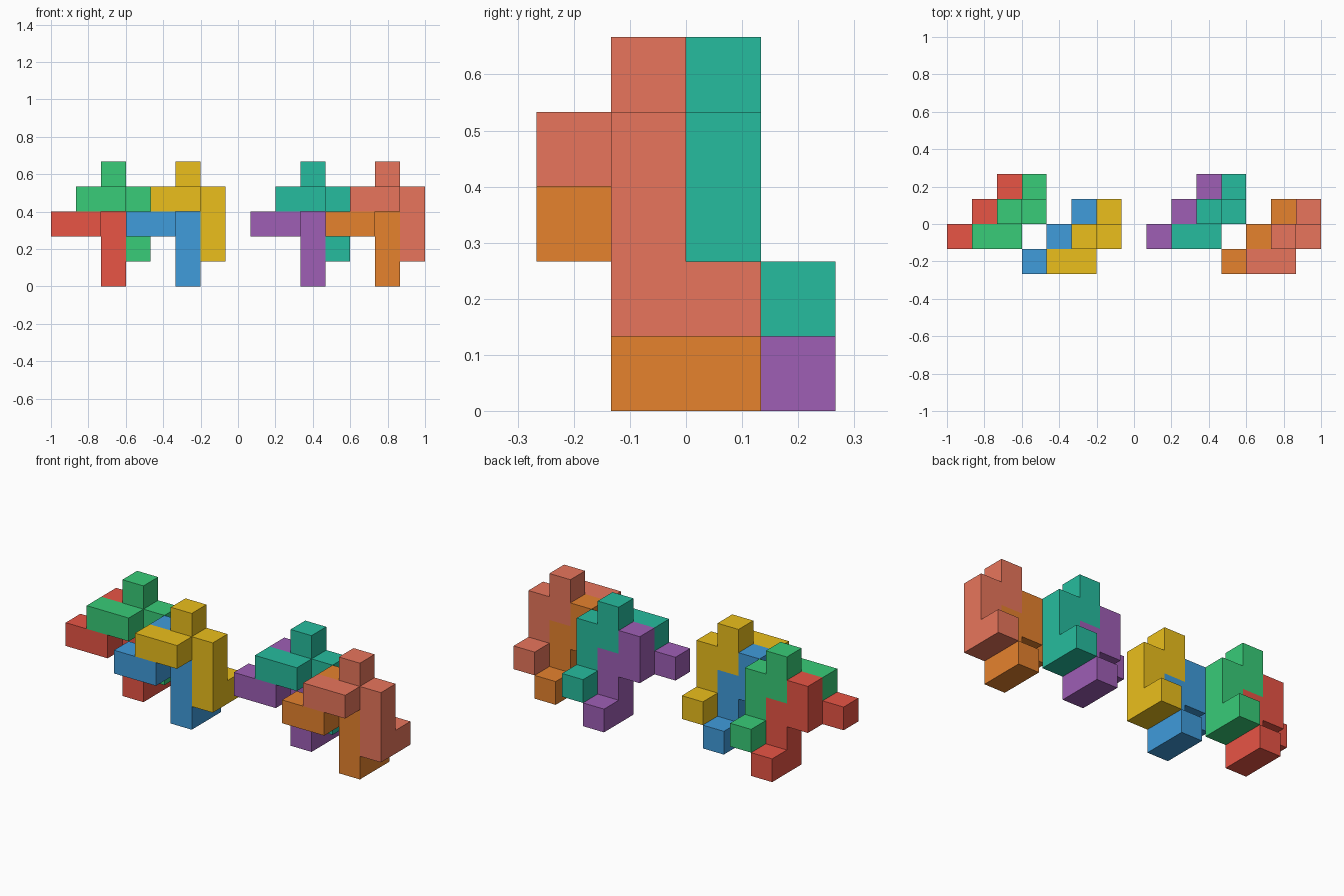
import bpy
import bmesh
from mathutils import Color, Vector

if "Cube" in bpy.data.objects:
    bpy.data.objects.remove(bpy.data.objects["Cube"])

U = 2 / 15                       # edge of one cube cell
ORIGIN = Vector((-1, -2 * U, 0))  # corner of the cell grid

# The one eight-cube piece that every part repeats
PIECE = [(0, 0, 2), (1, 0, 2), (1, 1, 2), (1, 1, 3),
         (2, 1, 2), (2, 1, 1), (2, 1, 0), (2, 2, 0)]


def build_piece(name, offset, color):
    cells = set(PIECE)
    bm = bmesh.new()
    # Keep only the cube faces that lie on the outside of the piece
    for cell in PIECE:
        for axis in range(3):
            for side in (0, 1):
                step = Vector((0, 0, 0))
                step[axis] = 2 * side - 1
                if tuple(int(v) for v in Vector(cell) + step) in cells:
                    continue
                quad = []
                for p, q in ((0, 0), (1, 0), (1, 1), (0, 1)):
                    corner = Vector(cell)
                    corner[axis] += side
                    corner[(axis + 1) % 3] += p
                    corner[(axis + 2) % 3] += q
                    quad.append(bm.verts.new(corner * U))
                bm.faces.new(quad if side else quad[::-1])
    # Weld the cells and merge coplanar faces
    bmesh.ops.remove_doubles(bm, verts=bm.verts[:], dist=U * 0.01)
    bmesh.ops.dissolve_limit(bm, angle_limit=0.01, verts=bm.verts[:], edges=bm.edges[:])
    bmesh.ops.recalc_face_normals(bm, faces=bm.faces[:])
    mesh = bpy.data.meshes.new(name)
    bm.to_mesh(mesh)
    bm.free()
    # Colours are given as seen on screen, so convert them to linear values
    mat = bpy.data.materials.new(name + "_paint")
    mat.diffuse_color = (*Color(color).from_srgb_to_scene_linear(), 1)
    mat.use_nodes = True
    mat.node_tree.nodes["Principled BSDF"].inputs["Base Color"].default_value = mat.diffuse_color
    mesh.materials.append(mat)
    obj = bpy.data.objects.new(name, mesh)
    obj.location = ORIGIN + Vector(offset) * U
    bpy.context.collection.objects.link(obj)


# Four nested pairs: position of the lower piece, then lower and upper colours
PAIRS = [
    ((0, 1, 0), ("red", (0.91, 0.33, 0.27)), ("green", (0.22, 0.80, 0.47))),
    ((3, 0, 0), ("blue", (0.25, 0.61, 0.86)), ("yellow", (0.92, 0.75, 0.11))),
    ((8, 1, 0), ("purple", (0.62, 0.37, 0.71)), ("teal", (0.15, 0.74, 0.62))),
    ((11, 0, 0), ("orange", (0.90, 0.51, 0.18)), ("salmon", (0.91, 0.46, 0.36))),
]

for (x, y, z), lower, upper in PAIRS:
    build_piece(lower[0] + "_block", (x, y, z), lower[1])
    build_piece(upper[0] + "_block", (x + 1, y, z + 1), upper[1])
